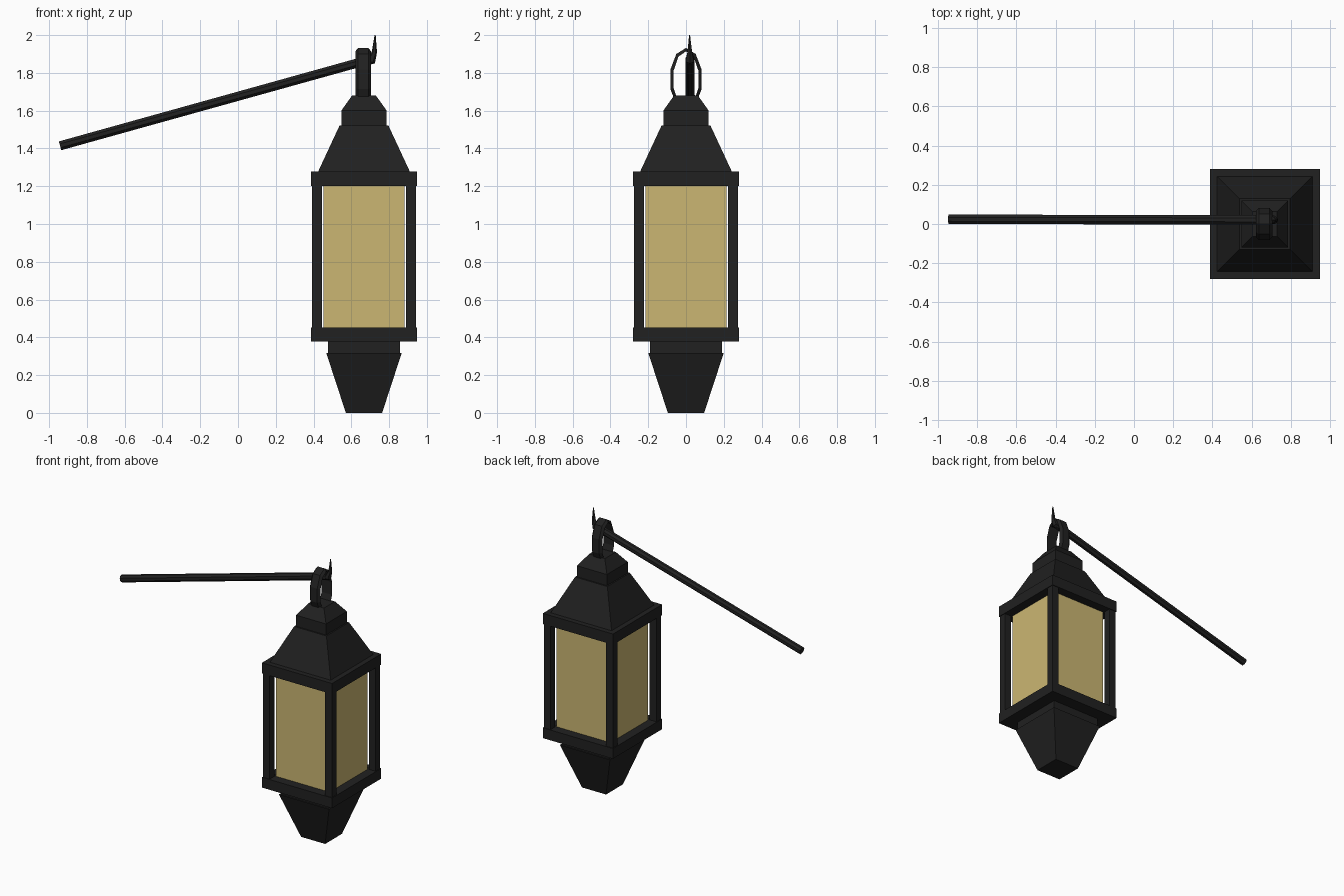
import bpy, math
from mathutils import Vector

if "Cube" in bpy.data.objects:
    bpy.data.objects.remove(bpy.data.objects["Cube"])

CX = 0.667  # lantern axis


def material(name, color):
    m = bpy.data.materials.new(name)
    m.diffuse_color = (*color, 1)
    m.use_nodes = True
    m.node_tree.nodes["Principled BSDF"].inputs["Base Color"].default_value = m.diffuse_color
    return m


iron = material("black_iron", (0.015, 0.015, 0.015))
glow = material("amber_glass", (0.60, 0.47, 0.17))


def mesh_object(name, verts, faces, mat):
    me = bpy.data.meshes.new(name)
    me.from_pydata(verts, [], faces)
    me.materials.append(mat)
    ob = bpy.data.objects.new(name, me)
    bpy.context.collection.objects.link(ob)
    return ob


def loft(name, rings, mat, closed=False):
    """Skin a list of equal-sized vertex rings, capped unless closed."""
    n, k = len(rings[0]), len(rings)
    verts = [v for r in rings for v in r]
    faces = []
    for i in range(k if closed else k - 1):
        a, b = i * n, ((i + 1) % k) * n
        for j in range(n):
            j2 = (j + 1) % n
            faces.append((a + j, a + j2, b + j2, b + j))
    if not closed:
        faces.append(tuple(reversed(range(n))))
        faces.append(tuple(range((k - 1) * n, k * n)))
    return mesh_object(name, verts, faces, mat)


def block(name, z0, h0, z1, h1, mat=iron, x=CX, y=0.0):
    """Square block or frustum from half-width h0 at z0 to h1 at z1."""
    rings = [[(x + sx * h, y + sy * h, z)
              for sx, sy in ((-1, -1), (1, -1), (1, 1), (-1, 1))]
             for z, h in ((z0, h0), (z1, h1))]
    return loft(name, rings, mat)


def tube(name, path, radii, sides):
    """Tapered tube along a path in the xz plane."""
    pts = [Vector(p) for p in path]
    rings = []
    for i, p in enumerate(pts):
        d = (pts[min(i + 1, len(pts) - 1)] - pts[max(i - 1, 0)]).normalized()
        u = Vector((0, 1, 0))
        w = d.cross(u)
        rings.append([p + radii[i] * (math.cos(a) * u - math.sin(a) * w) * -1
                      for a in (-2 * math.pi * (j + 0.5) / sides for j in range(sides))])
    return loft(name, rings, iron)


# Stacked lantern body
block("bottom_finial", 0.0, 0.096, 0.318, 0.20)
block("bottom_neck", 0.318, 0.19, 0.38, 0.19)
block("bottom_frame", 0.377, 0.28, 0.451, 0.28)
block("glass", 0.44, 0.215, 1.21, 0.215, glow)
block("top_frame", 1.20, 0.28, 1.277, 0.28)
block("roof", 1.277, 0.243, 1.522, 0.129)
block("roof_collar", 1.522, 0.119, 1.602, 0.119)
block("roof_cap", 1.602, 0.119, 1.68, 0.063)

# Corner posts
for sx in (-1, 1):
    for sy in (-1, 1):
        block("corner_post", 0.41, 0.0265, 1.24, 0.0265,
              x=CX + sx * 0.2485, y=sy * 0.2485)

# Hanging ring: ten-sided oval band with bevelled outer edges
section = ((-0.042, 0.018), (-0.027, 0.0), (0.027, 0.0), (0.042, 0.018))
rings = []
for i in range(10):
    a = math.pi / 2 + i * math.pi / 5
    rings.append([(CX - 0.004 + x, (0.087 - t) * math.cos(a),
                   1.766 + (0.166 - t) * math.sin(a)) for x, t in section])
loft("hanging_ring", rings, iron, closed=True)

# Carrying rod and the upturned hook at its tip
tube("rod", [(-0.942, 0.024, 1.414), (0.70, 0.021, 1.871)], [0.026, 0.026], 8)
tube("hook_tip", [(0.675, 0.021, 1.864), (0.707, 0.021, 1.868),
                  (0.722, 0.020, 1.91), (0.726, 0.019, 2.0)],
     [0.026, 0.025, 0.014, 0.003], 6)

# Consistent outward normals
import bmesh
for ob in bpy.context.collection.objects:
    bm = bmesh.new()
    bm.from_mesh(ob.data)
    bmesh.ops.recalc_face_normals(bm, faces=bm.faces)
    bm.to_mesh(ob.data)
    bm.free()
